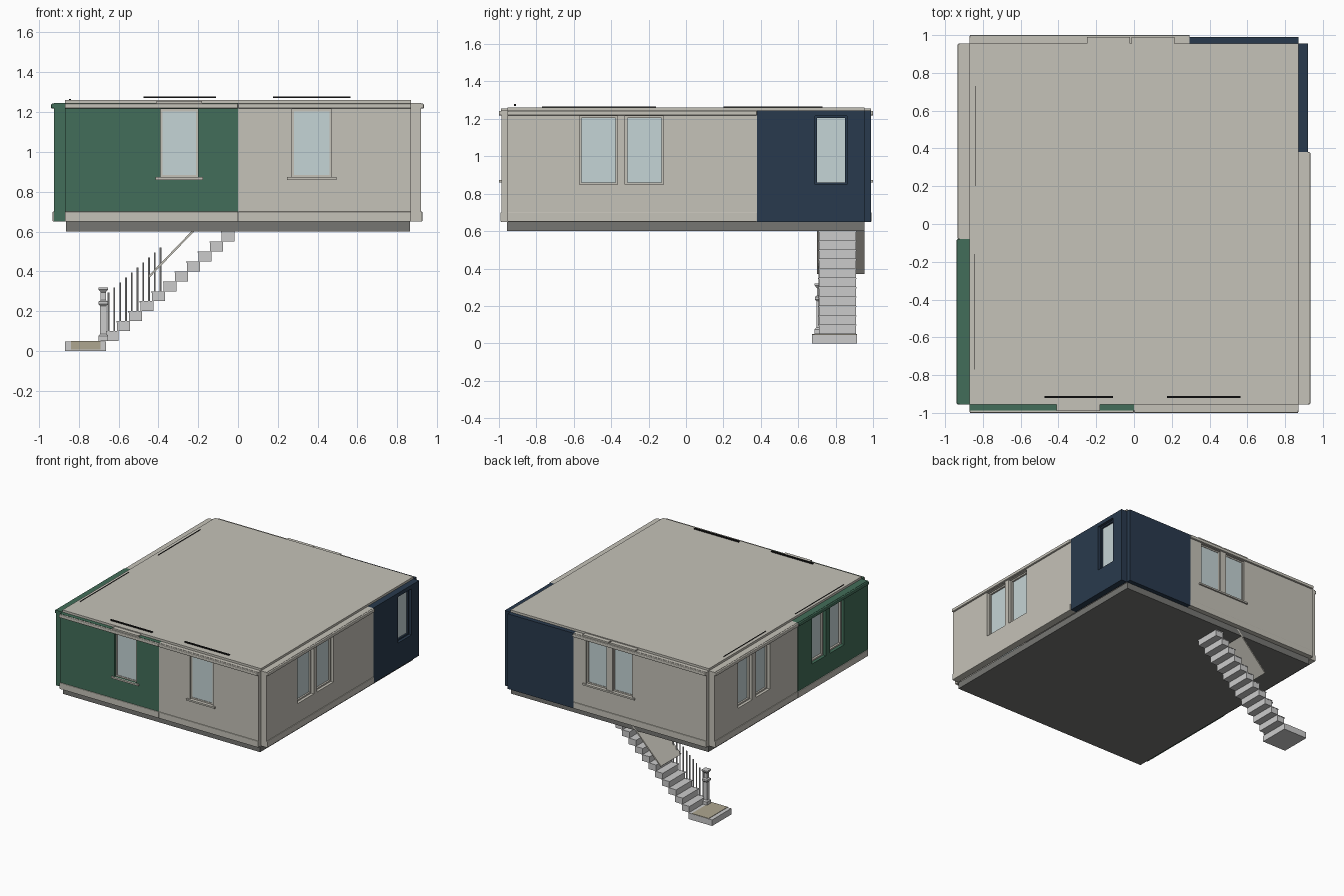
import bpy, bmesh, math
from mathutils import Matrix, Vector

if "Cube" in bpy.data.objects:
    bpy.data.objects.remove(bpy.data.objects["Cube"])


def material(name, r, g, b):
    m = bpy.data.materials.new(name)
    m.diffuse_color = (r, g, b, 1)
    m.use_nodes = True
    m.node_tree.nodes["Principled BSDF"].inputs["Base Color"].default_value = m.diffuse_color
    return m


STONE = material("stone", 0.56, 0.54, 0.48)
GREEN = material("green_paint", 0.055, 0.155, 0.10)
NAVY = material("navy_paint", 0.022, 0.042, 0.075)
GLASS = material("glass", 0.56, 0.66, 0.67)
SLAB = material("slab_grey", 0.18, 0.18, 0.17)
BLACK = material("black", 0.01, 0.01, 0.01)
TILE = material("landing_tile", 0.42, 0.38, 0.28)


def boxes(name, items, mat=None, bevel=0):
    """One object made of axis-aligned boxes (x0, x1, y0, y1, z0, z1)."""
    bm = bmesh.new()
    for x0, x1, y0, y1, z0, z1 in items:
        x0, x1 = sorted((x0, x1))
        y0, y1 = sorted((y0, y1))
        mtx = (Matrix.Translation(((x0 + x1) / 2, (y0 + y1) / 2, (z0 + z1) / 2))
               @ Matrix.Diagonal((x1 - x0, y1 - y0, z1 - z0, 1)))
        bmesh.ops.create_cube(bm, size=1, matrix=mtx)
    me = bpy.data.meshes.new(name)
    bm.to_mesh(me)
    bm.free()
    ob = bpy.data.objects.new(name, me)
    bpy.context.collection.objects.link(ob)
    if mat:
        me.materials.append(mat)
    if bevel:
        mod = ob.modifiers.new("bevel", "BEVEL")
        mod.width = bevel
        mod.segments = 2
    return ob


WALL_IN = {"front": -0.955, "back": 0.955, "left": -0.87, "right": 0.87}


def place(side, u0, u1, d0, d1, z0, z1):
    """Box on a side: u runs along the wall, d is depth outward from its inner face."""
    base = WALL_IN[side]
    s = 1 if base > 0 else -1
    a, b = base + s * d0, base + s * d1
    if side in ("front", "back"):
        return (u0, u1, a, b, z0, z1)
    return (a, b, u0, u1, z0, z1)


def wall(side, label, u0, u1, depth, windows, mat, frame_mat=STONE,
         sill_lip=0, base=True, cornice=STONE):
    name = side + "_" + label
    z0, z1, head = 0.65, 1.245, 1.215
    parts, u = [], u0
    # wall piers, aprons and lintels around the openings
    for w0, w1, wz in sorted(windows):
        parts.append(place(side, u, w0, 0, depth, z0, z1))
        parts.append(place(side, w0, w1, 0, depth, z0, wz))
        parts.append(place(side, w0, w1, 0, depth, head, z1))
        u = w1
    parts.append(place(side, u, u1, 0, depth, z0, z1))
    boxes(name + "_wall", parts, mat)
    # base course and cornice
    if base:
        boxes(name + "_base", [place(side, u0, u1, 0.002, depth + 0.006, 0.65, 0.70)],
              STONE, 0.004)
    if cornice:
        boxes(name + "_cornice",
              [place(side, u0, u1, 0.002, depth + 0.014, 1.218, 1.243)], cornice, 0.006)
    # frames, panes and sills
    f, frames, panes, sills = 0.011, [], [], []
    for w0, w1, wz in windows:
        d0, d1 = 0.006, depth * 0.55
        frames += [place(side, w0, w0 + f, d0, d1, wz, head),
                   place(side, w1 - f, w1, d0, d1, wz, head),
                   place(side, w0 + f, w1 - f, d0, d1, wz, wz + f),
                   place(side, w0 + f, w1 - f, d0, d1, head - f, head)]
        panes.append(place(side, w0 + f, w1 - f, 0.009, 0.014, wz + f, head - f))
        if sill_lip:
            sills.append(place(side, w0 - 0.025, w1 + 0.025, depth * 0.4,
                               depth + sill_lip, wz - 0.013, wz))
    if windows:
        boxes(name + "_window_frames", frames, frame_mat)
        boxes(name + "_window_glass", panes, GLASS)
    if sills:
        boxes(name + "_window_sills", sills, STONE)


# Walls, split at each change of paint
wall("front", "green", -0.87, 0, 0.032, [(-0.39, -0.20, 0.873)], GREEN, sill_lip=0.012)
wall("front", "stone", 0, 0.87, 0.032, [(0.27, 0.47, 0.873)], STONE, sill_lip=0.012)
wall("right", "stone", -0.955, 0.38, 0.05,
     [(-0.57, -0.365, 0.85), (-0.325, -0.12, 0.85)], STONE)
wall("right", "navy", 0.38, 0.955, 0.05, [(0.69, 0.86, 0.85)], NAVY, NAVY,
     base=False, cornice=None)
wall("back", "navy", 0.295, 0.87, 0.035, [], NAVY, base=False, cornice=None)
wall("back", "stone", -0.87, 0.295, 0.032,
     [(-0.22, -0.045, 0.873), (0.005, 0.185, 0.873)], STONE, sill_lip=0.012)
wall("left", "green", -0.955, -0.08, 0.055,
     [(-0.66, -0.485, 0.85), (-0.43, -0.255, 0.85)], GREEN, cornice=GREEN)
wall("left", "stone", -0.08, 0.955, 0.05,
     [(0.265, 0.44, 0.85), (0.485, 0.66, 0.85)], STONE)

# Raised window heads that interrupt the cornice
boxes("window_heads", [(-0.41, -0.18, -0.99, -0.955, 1.243, 1.255),
                       (-0.25, -0.022, 0.955, 0.99, 1.243, 1.255),
                       (-0.012, 0.215, 0.955, 0.99, 1.243, 1.255)], STONE)

# Floor slab and ceiling
boxes("floor_slab", [(-0.865, 0.865, -0.958, 0.955, 0.60, 0.65)], SLAB)
boxes("ceiling", [(-0.87, 0.87, -0.955, 0.955, 1.225, 1.262)], STONE)

# Thin dark curtain rails standing on the ceiling
boxes("front_curtain_rails", [(-0.475, -0.11, -0.92, -0.91, 1.27, 1.279),
                              (0.175, 0.565, -0.92, -0.91, 1.27, 1.279)], BLACK)
boxes("left_curtain_rails", [(-0.843, -0.838, 0.20, 0.73, 1.26, 1.266),
                             (-0.848, -0.844, -0.77, -0.16, 1.26, 1.266)], BLACK)

# Staircase going down below the floor
RUN, RISE = 0.0583, 0.05
boxes("stair_steps", [(-0.665 + RUN * i, -0.600 + RUN * i, 0.71, 0.91,
                       0.05 + RISE * i, 0.10 + RISE * i - 0.006) for i in range(11)])
boxes("stair_treads", [(-0.669 + RUN * i, -0.600 + RUN * i, 0.707, 0.912,
                        0.094 + RISE * i, 0.10 + RISE * i) for i in range(11)])
boxes("stair_landing", [(-0.87, -0.662, 0.675, 0.915, 0, 0.048)])
boxes("landing_tile", [(-0.838, -0.69, 0.673, 0.913, 0.008, 0.051)], TILE)

# Sloping soffit over the stairs
soffit = boxes("stair_soffit", [(-0.19, 0.19, -0.127, 0.127, -0.005, 0.005)], STONE)
soffit.location = (-0.315, 0.828, 0.51)
soffit.rotation_euler = (0, -math.radians(46), 0)


def lathe(name, x, y, profile, sides):
    """Turned post from (radius, height) points."""
    bm = bmesh.new()
    rings = []
    for r, z in profile:
        rings.append([bm.verts.new((x + r * math.cos(2 * math.pi * (k + 0.5) / sides),
                                    y + r * math.sin(2 * math.pi * (k + 0.5) / sides), z))
                      for k in range(sides)])
    for a, b in zip(rings, rings[1:]):
        for k in range(sides):
            n = (k + 1) % sides
            bm.faces.new((a[k], a[n], b[n], b[k]))
    bm.faces.new(rings[0][::-1])
    bm.faces.new(rings[-1])
    me = bpy.data.meshes.new(name)
    bm.to_mesh(me)
    bm.free()
    ob = bpy.data.objects.new(name, me)
    bpy.context.collection.objects.link(ob)
    return ob


# Newel post and balusters on the open side
lathe("newel_post", -0.677, 0.712,
      [(0.034, 0.05), (0.034, 0.075), (0.022, 0.085), (0.022, 0.225), (0.033, 0.235),
       (0.033, 0.248), (0.018, 0.255), (0.018, 0.295), (0.035, 0.31), (0.035, 0.32)], 4)
for i in range(10):
    bx = -0.65 + 0.029 * i
    step = max(0, int((bx + 0.669) / RUN))
    lathe("baluster_%d" % (i + 1), bx, 0.714,
          [(0.005, 0.10 + RISE * step), (0.005, 0.295 + 0.025 * i)], 6)
